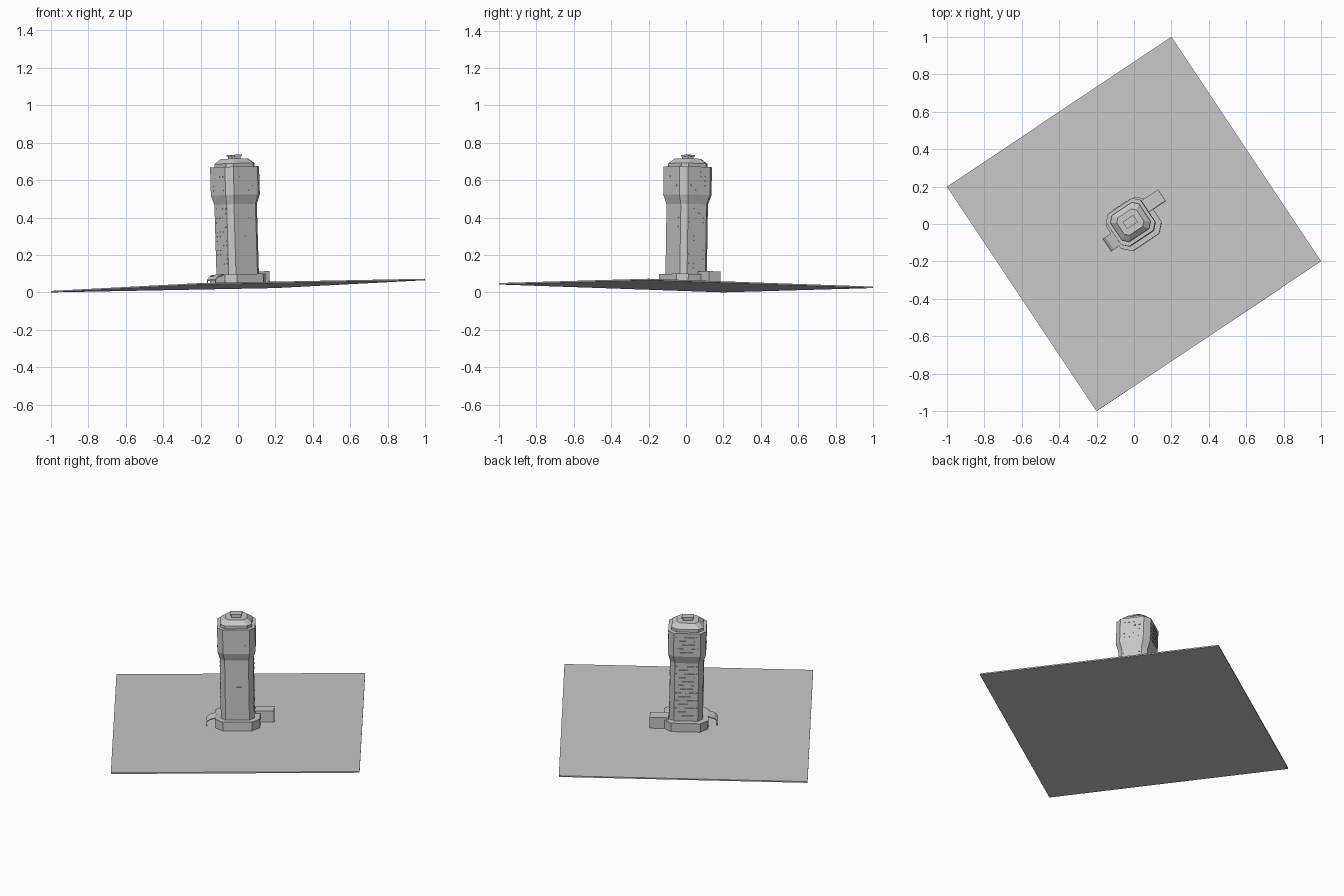
import bpy, bmesh, random
from mathutils import Matrix, Vector

random.seed(4)
old = bpy.data.objects.get("Cube")
if old:
    bpy.data.objects.remove(old, do_unlink=True)

grey = bpy.data.materials.new("concrete_grey")
grey.use_nodes = True
COLOUR = (0.58, 0.58, 0.58, 1)
grey.diffuse_color = COLOUR
grey.node_tree.nodes["Principled BSDF"].inputs["Base Color"].default_value = COLOUR

# Everything stands square on a slightly tilted, turned ground plate
up = Vector((-0.0294, 0.0154, 1)).normalized()
along = Vector((0.832, 0.555, 0))
along = (along - up * along.dot(up)).normalized()
across = up.cross(along)
FRAME = Matrix((along, across, up)).transposed().to_4x4()
FRAME.translation = (0, 0, 0.0405)


def finish(name, bm):
    bmesh.ops.recalc_face_normals(bm, faces=bm.faces)
    mesh = bpy.data.meshes.new(name)
    bm.to_mesh(mesh)
    bm.free()
    mesh.materials.append(grey)
    obj = bpy.data.objects.new(name, mesh)
    obj.matrix_world = FRAME
    bpy.context.collection.objects.link(obj)


def add_box(bm, lo, hi):
    lo, hi = Vector(lo), Vector(hi)
    mat = Matrix.Translation((lo + hi) / 2) @ Matrix.Diagonal((*(hi - lo), 1))
    bmesh.ops.create_cube(bm, size=1, matrix=mat)


def box(name, lo, hi):
    bm = bmesh.new()
    add_box(bm, lo, hi)
    finish(name, bm)


def octagon(a, b, c):
    return [(a, b - c), (a - c, b), (c - a, b), (-a, b - c),
            (-a, c - b), (c - a, -b), (a - c, -b), (a, c - b)]


def loft(name, levels):
    """Stack chamfered rectangles: (half length, half width, chamfer, height)."""
    bm = bmesh.new()
    rings = [[bm.verts.new((x, y, z)) for x, y in octagon(a, b, c)]
             for a, b, c, z in levels]
    for low, high in zip(rings, rings[1:]):
        for i in range(8):
            j = (i + 1) % 8
            bm.faces.new((low[i], low[j], high[j], high[i]))
    bm.faces.new(rings[0])
    bm.faces.new(rings[-1])
    finish(name, bm)


# Ground and podium
HALF = 0.7211
box("ground", (-HALF, -HALF, -0.008), (HALF, HALF, 0))
loft("podium", [(0.13, 0.118, 0.045, 0), (0.13, 0.118, 0.045, 0.055)])

# Shaft with a wider crown
LOWER, UPPER = (0.097, 0.087, 0.028), (0.11, 0.1035, 0.0325)
loft("tower_shaft", [(*LOWER, 0.05), (*LOWER, 0.43), (*UPPER, 0.48), (*UPPER, 0.63)])

# Stepped roof
loft("roof_cap", [(0.092, 0.084, 0.028, 0.625), (0.092, 0.084, 0.028, 0.648),
                  (0.063, 0.056, 0.02, 0.674)])
box("roof_housing", (-0.027, -0.019, 0.67), (0.027, 0.019, 0.689))
box("roof_housing_lid", (-0.035, -0.023, 0.687), (0.035, 0.023, 0.695))

# Side annex and entrance canopy
box("annex", (0.10, 0.008, 0), (0.21, 0.08, 0.07))
bm = bmesh.new()
profile = [(-0.125, 0.058), (-0.165, 0.046), (-0.182, 0.03),
           (-0.182, 0.024), (-0.163, 0.04), (-0.125, 0.051)]
sides = [[bm.verts.new((x, y, z)) for x, z in profile] for y in (-0.055, 0.025)]
for i in range(len(profile)):
    j = (i + 1) % len(profile)
    bm.faces.new((sides[0][i], sides[0][j], sides[1][j], sides[1][i]))
for side in sides:
    bm.faces.new(side)
finish("canopy_roof", bm)
bm = bmesh.new()
for y in (-0.055, 0.021):
    add_box(bm, (-0.182, y, 0), (-0.178, y + 0.004, 0.03))
finish("canopy_posts", bm)

# Floors carrying ledges, skipping the flared band
floors = [0.085 + 0.0245 * i for i in range(22)]
floors = [z for z in floors if not 0.42 < z < 0.485]


def ledge(bm, side, pos, z, width, depth):
    """A thin slab on one wall, side being axis and direction."""
    axis, sign = side
    wall = (UPPER if z > 0.45 else LOWER)[axis]
    lo, hi = [0, 0, z], [0, 0, z + 0.006]
    lo[axis], hi[axis] = sorted((sign * (wall - 0.002), sign * (wall + depth)))
    lo[1 - axis], hi[1 - axis] = pos - width / 2, pos + width / 2
    add_box(bm, lo, hi)


# Regular balconies on the back
bm = bmesh.new()
for z in floors:
    for x in (-0.024, 0.024):
        ledge(bm, (1, 1), x, z, 0.042, 0.004)
    for x in (-0.06, 0.06):
        ledge(bm, (1, 1), x, z, 0.012, 0.002)
finish("back_balconies", bm)

# Small window sills on both ends
for name, sign, chance in (("left_sills", 1, 0.6), ("right_sills", -1, 0.5)):
    bm = bmesh.new()
    for z in floors:
        for y in (-0.045, -0.015, 0.015, 0.045):
            if random.random() < chance:
                ledge(bm, (0, sign), y, z, 0.011, 0.002)
    finish(name, bm)

# Scattered slits on the front
bm = bmesh.new()
for z in floors[4:]:
    if random.random() < 0.6:
        ledge(bm, (1, -1), random.uniform(-0.04, 0.04), z, 0.03, 0.0015)
finish("front_slits", bm)
